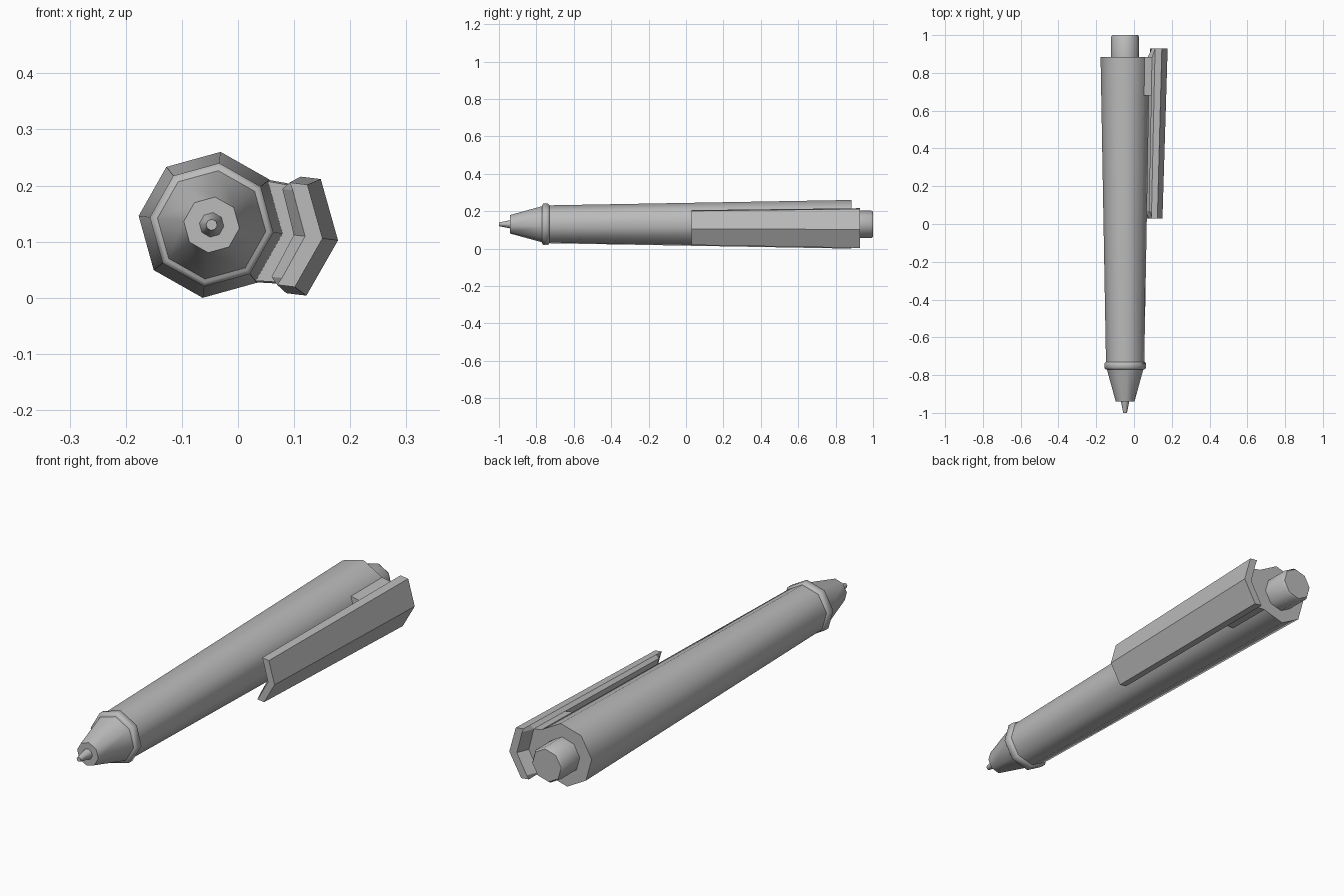
import bpy, bmesh
from math import sin, cos, radians
from mathutils import Matrix

cube = bpy.data.objects.get("Cube")
if cube:
    bpy.data.objects.remove(cube, do_unlink=True)

AXIS_X, AXIS_Z = -0.047, 0.13
ROLL = radians(-7)
BACK_R, FRONT_R = 0.131, 0.102
BODY_FRONT, BODY_BACK = -0.735, 0.885

grey = bpy.data.materials.new("plain_grey")
grey.use_nodes = True
grey.diffuse_color = (0.5, 0.5, 0.5, 1)
grey.node_tree.nodes["Principled BSDF"].inputs["Base Color"].default_value = (0.5, 0.5, 0.5, 1)


def loft(name, sections, smooth=True):
    """Skin a list of (y, [(u, v), ...]) sections around the rolled barrel axis."""
    bm = bmesh.new()
    rings = []
    for y, points in sections:
        rings.append([bm.verts.new((AXIS_X + u * cos(ROLL) - v * sin(ROLL), y,
                                    AXIS_Z + u * sin(ROLL) + v * cos(ROLL)))
                      for u, v in points])
    n = len(rings[0])
    for a, b in zip(rings, rings[1:]):
        for i in range(n):
            j = (i + 1) % n
            bm.faces.new((a[i], a[j], b[j], b[i]))
    bm.faces.new(rings[0])
    bm.faces.new(rings[-1])
    bmesh.ops.recalc_face_normals(bm, faces=bm.faces)
    mesh = bpy.data.meshes.new(name)
    bm.to_mesh(mesh)
    bm.free()
    mesh.materials.append(grey)
    obj = bpy.data.objects.new(name, mesh)
    bpy.context.collection.objects.link(obj)
    if smooth:
        bpy.ops.object.select_all(action='DESELECT')
        obj.select_set(True)
        bpy.context.view_layer.objects.active = obj
        bpy.ops.object.shade_smooth_by_angle(angle=radians(50))
    return obj


def turned(name, profile):
    """Eight-sided turned part from (y, radius) pairs."""
    loft(name, [(y, [(r * cos(radians(45 * k)), r * sin(radians(45 * k)))
                     for k in range(8)]) for y, r in profile])


def taper(y, points):
    """Scale a section so that it follows the barrel taper."""
    t = (y - BODY_FRONT) / (BODY_BACK - BODY_FRONT)
    s = (FRONT_R + (BACK_R - FRONT_R) * t) / BACK_R
    return y, [(u * s, v * s) for u, v in points]


# Barrel, nose and button
turned("writing_tip", [(-1, 0.01), (-0.935, 0.023)])
turned("nose_cone", [(-0.94, 0.05), (-0.76, 0.1)])
turned("collar_ring", [(-0.77, 0.103), (-0.763, 0.111), (-0.737, 0.111), (-0.73, 0.103)])
turned("barrel", [(BODY_FRONT, FRONT_R), (BODY_BACK, BACK_R)])
turned("push_button", [(0.87, 0.075), (0.99, 0.075), (1, 0.068)])

# V-shaped clip, with its inner layer chamfered all round
outer = [(0.182, 0.104), (0.2255, 0), (0.182, -0.104)]
thin = outer + [(0.146, -0.104), (0.154, -0.089), (0.19, 0), (0.154, 0.089), (0.146, 0.104)]
thick = outer + [(0.146, -0.104), (0.132, -0.089), (0.166, 0), (0.132, 0.089), (0.146, 0.104)]
loft("clip", [taper(0.03, thin), taper(0.07, thick),
              taper(BODY_BACK, thick), taper(0.93, thin)], smooth=False)

# Bridge from barrel to clip
bridge = [(0.14, 0.089), (0.172, 0), (0.14, -0.089), (0.09, -0.092), (0.115, 0), (0.09, 0.092)]
loft("clip_bridge", [taper(0.68, bridge), taper(BODY_BACK, bridge)], smooth=False)
